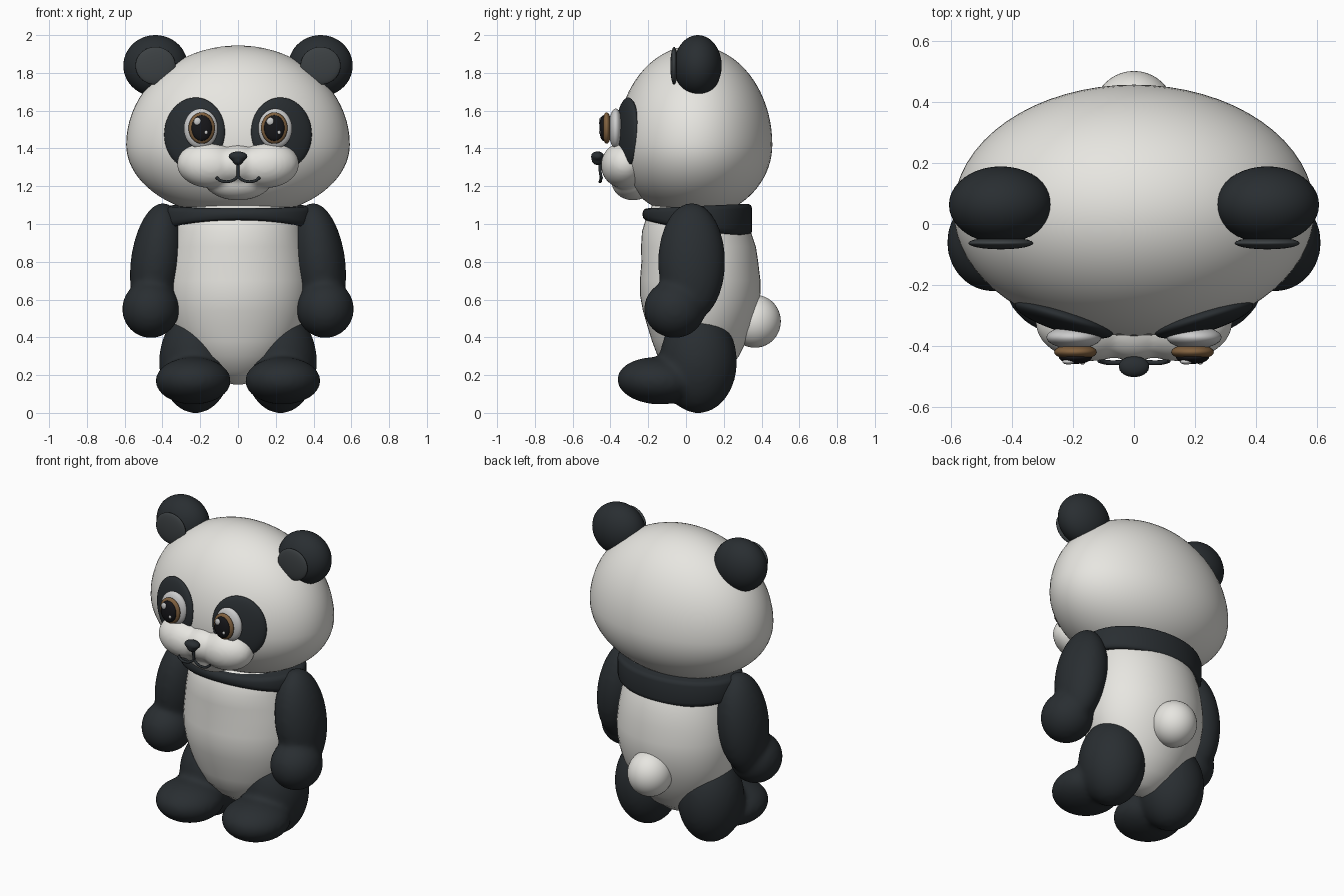
import bpy, bmesh
from math import sin, cos, pi
from mathutils import Matrix, Vector, Euler

if "Cube" in bpy.data.objects:
    bpy.data.objects.remove(bpy.data.objects["Cube"])


def material(name, r, g, b):
    m = bpy.data.materials.new(name)
    m.diffuse_color = (r, g, b, 1)
    m.use_nodes = True
    m.node_tree.nodes["Principled BSDF"].inputs["Base Color"].default_value = m.diffuse_color
    return m


WHITE = material("cream_white", 0.80, 0.79, 0.75)
DARK = material("charcoal", 0.022, 0.027, 0.031)
INNER = material("inner_ear_grey", 0.045, 0.052, 0.056)
EYE = material("eye_white", 0.9, 0.9, 0.88)
BROWN = material("iris_brown", 0.22, 0.12, 0.05)
BLACK = material("pupil_black", 0.008, 0.008, 0.01)


def finish(name, bm, mat):
    me = bpy.data.meshes.new(name)
    bmesh.ops.recalc_face_normals(bm, faces=bm.faces)
    for f in bm.faces:
        f.smooth = True
    bm.to_mesh(me)
    bm.free()
    me.materials.append(mat)
    ob = bpy.data.objects.new(name, me)
    bpy.context.collection.objects.link(ob)
    return ob


def blob(name, parts, mat, side=1, voxel=0, seg=40):
    """Ellipsoids (centre, radii, rotation); voxel > 0 melts them together."""
    bm = bmesh.new()
    for loc, rad, rot in parts:
        loc = Vector((loc[0] * side, loc[1], loc[2]))
        rot = Euler((rot[0], rot[1] * side, rot[2] * side))
        mtx = Matrix.LocRotScale(loc, rot, Vector(rad))
        bmesh.ops.create_uvsphere(bm, u_segments=seg, v_segments=seg * 2 // 3,
                                  radius=1, matrix=mtx)
    ob = finish(name, bm, mat)
    if voxel:
        r = ob.modifiers.new("melt", 'REMESH')
        r.mode, r.voxel_size, r.use_smooth_shade = 'VOXEL', voxel, True
        s = ob.modifiers.new("soften", 'SMOOTH')
        s.factor, s.iterations = 0.5, 10
    return ob


def loft(name, rings, mat, n=48):
    """Skin closed rings; each ring is a function of the angle."""
    bm = bmesh.new()
    loops = [[bm.verts.new(ring(2 * pi * i / n)) for i in range(n)] for ring in rings]
    for a, b in zip(loops, loops[1:]):
        for i in range(n):
            j = (i + 1) % n
            bm.faces.new((a[i], a[j], b[j], b[i]))
    bm.faces.new(loops[0])
    bm.faces.new(loops[-1])
    return finish(name, bm, mat)


O = (0, 0, 0)

# Head: ellipsoid with a taller crown and a flatter jaw
bm = bmesh.new()
bmesh.ops.create_uvsphere(bm, u_segments=64, v_segments=40, radius=1)
for v in bm.verts:
    x, y, z = v.co
    v.co = (x * 0.592, 0.045 + y * 0.412, 1.42 + z * (0.525 if z > 0 else 0.385))
finish("head", bm, WHITE)

# Torso: stacked ellipses (z, centre y, half width, half depth)
torso = [(0.15, 0.07, 0.02, 0.02), (0.165, 0.07, 0.09, 0.075), (0.22, 0.07, 0.18, 0.15),
         (0.30, 0.065, 0.26, 0.215), (0.38, 0.07, 0.31, 0.25), (0.46, 0.075, 0.347, 0.28),
         (0.54, 0.075, 0.37, 0.303), (0.62, 0.075, 0.382, 0.318), (0.70, 0.075, 0.385, 0.319),
         (0.80, 0.073, 0.375, 0.309), (0.88, 0.066, 0.362, 0.304), (0.96, 0.055, 0.345, 0.288),
         (1.02, 0.05, 0.33, 0.265), (1.10, 0.05, 0.29, 0.23)]
loft("torso", [lambda a, t=t: (t[2] * cos(a), t[1] + t[3] * sin(a), t[0]) for t in torso], WHITE)


# Shoulder band: lower edge rises at the front
def band(scale, top, off):
    def ring(a):
        s = sin(a)
        z = 1.095 + 0.012 * s if top else 0.965 - 0.04 * s + 0.015 * s * s
        return (0.40 * scale * cos(a), 0.06 + 0.29 * scale * s, z + off)
    return ring


loft("shoulder_band", [band(0.86, 0, 0.012), band(0.95, 0, 0), band(0.99, 0, 0.012),
                       band(1.0, 0, 0.03), band(1.0, 1, -0.025), band(0.98, 1, -0.008),
                       band(0.93, 1, 0)], DARK)

# Tail
blob("tail", [((0, 0.365, 0.485), (0.135, 0.137, 0.14), O)], WHITE)

# Muzzle: two cheeks, bridge and chin melted together
blob("muzzle", [((-0.155, -0.33, 1.312), (0.17, 0.12, 0.122), (0, 0.08, -0.1)),
                ((0.155, -0.33, 1.312), (0.17, 0.12, 0.122), (0, -0.08, 0.1)),
                ((0, -0.335, 1.315), (0.14, 0.115, 0.105), O),
                ((0, -0.28, 1.225), (0.175, 0.115, 0.1), O)], WHITE, voxel=0.012)

# Nose
blob("nose", [((0, -0.468, 1.358), (0.052, 0.036, 0.027), O),
              ((0, -0.468, 1.338), (0.03, 0.032, 0.027), O)], DARK, voxel=0.006, seg=24)

# Mouth: bevelled curve lines
cu = bpy.data.curves.new("mouth", 'CURVE')
cu.dimensions, cu.bevel_depth, cu.bevel_resolution = '3D', 0.008, 3
cu.use_fill_caps = True
smile = [(0, -0.45, 1.25), (0.03, -0.452, 1.23), (0.065, -0.455, 1.224),
         (0.095, -0.453, 1.231), (0.115, -0.447, 1.247)]
lines = [[(0, -0.455, 1.32), (0, -0.455, 1.285), (0, -0.45, 1.25)],
         smile, [(-x, y, z) for x, y, z in smile]]
for pts in lines:
    sp = cu.splines.new('BEZIER')
    sp.bezier_points.add(len(pts) - 1)
    for bp, p in zip(sp.bezier_points, pts):
        bp.co = p
        bp.handle_left_type = bp.handle_right_type = 'AUTO'
cu.materials.append(DARK)
bpy.context.collection.objects.link(bpy.data.objects.new("mouth", cu))

for side, tag in ((-1, "right"), (1, "left")):
    # Ears
    blob("ear_" + tag, [((0.437, 0.063, 1.838), (0.17, 0.126, 0.162), O)], DARK, side)
    blob("inner_ear_" + tag, [((0.437, -0.063, 1.838), (0.106, 0.02, 0.1), O)], INNER, side)
    # Eye patch and eye
    blob("eye_patch_" + tag, [((0.23, -0.312, 1.48), (0.168, 0.042, 0.19),
                               (-0.04, -0.08, 0.3))], DARK, side)
    blob("eye_white_" + tag, [((0.197, -0.372, 1.505), (0.09, 0.037, 0.106), O)], EYE, side)
    blob("iris_" + tag, [((0.192, -0.42, 1.508), (0.07, 0.026, 0.083), O)], BROWN, side)
    blob("pupil_" + tag, [((0.192, -0.437, 1.508), (0.054, 0.022, 0.068), O)], BLACK, side)
    cx = 0.193 * side
    blob("eye_glint_" + tag, [((cx - 0.022, -0.452, 1.543), (0.02, 0.009, 0.021), O),
                              ((cx + 0.024, -0.455, 1.485), (0.009, 0.006, 0.01), O)],
         EYE, seg=16)
    # Arm with paw
    blob("arm_" + tag, [((0.43, 0.03, 0.80), (0.138, 0.178, 0.315), (0.0, -0.13, 0)),
                        ((0.462, -0.06, 0.55), (0.152, 0.163, 0.154), O)],
         DARK, side, voxel=0.016)
    # Leg with foot
    blob("leg_" + tag, [((0.225, 0.065, 0.27), (0.193, 0.205, 0.272), O),
                        ((0.237, -0.15, 0.17), (0.2, 0.215, 0.125), (-0.05, 0, 0))],
         DARK, side, voxel=0.016)
